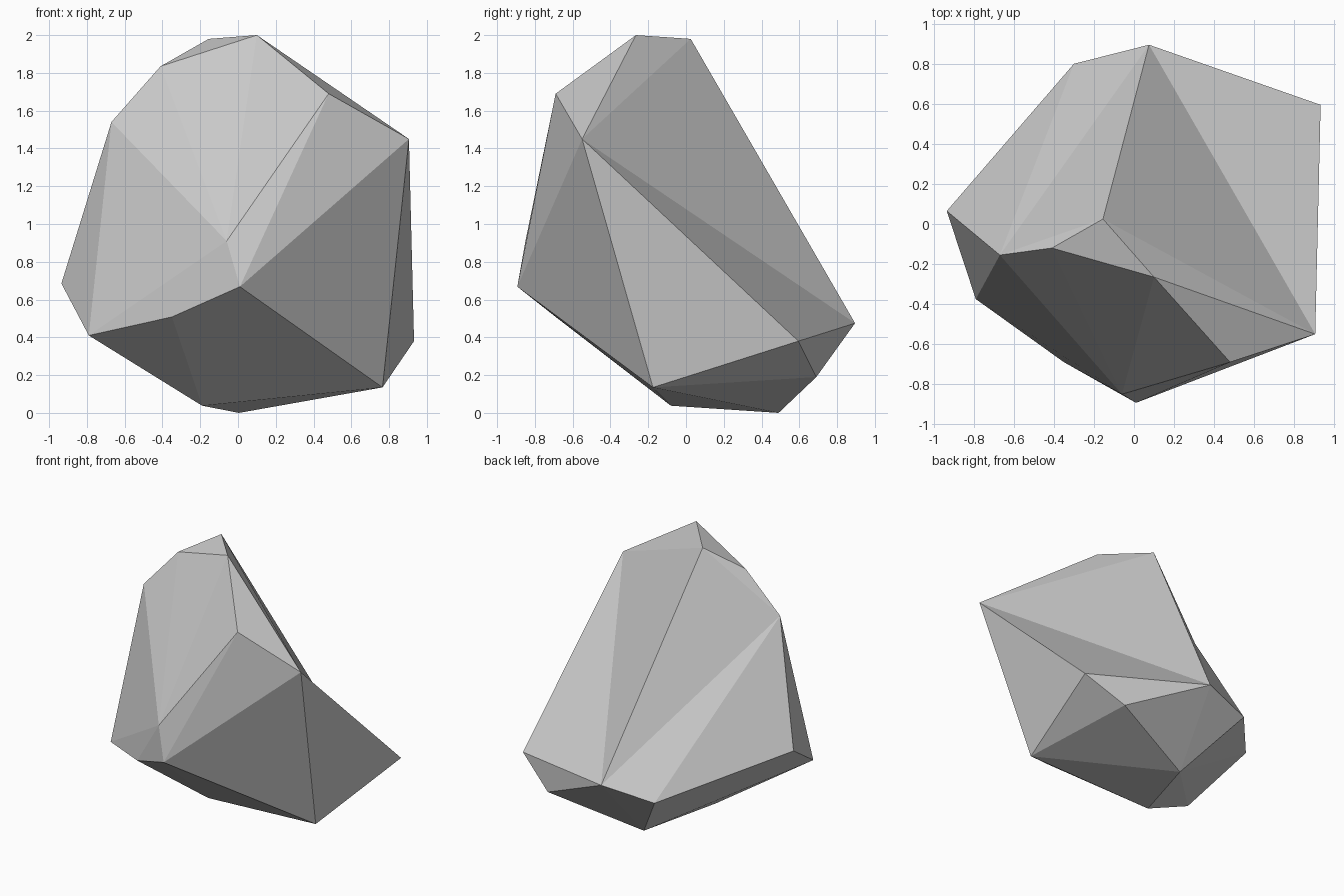
import bpy
import bmesh

cube = bpy.data.objects.get("Cube")
if cube:
    bpy.data.objects.remove(cube, do_unlink=True)

# Stone colour
stone = bpy.data.materials.new("stone_grey")
stone.use_nodes = True
grey = (0.6, 0.6, 0.6, 1.0)
stone.diffuse_color = grey
shader = next(n for n in stone.node_tree.nodes if n.type == 'BSDF_PRINCIPLED')
shader.inputs["Base Color"].default_value = grey
shader.inputs["Roughness"].default_value = 0.9

# Corners of the boulder, from crown to base
corners = {
    "peak": (0.10, -0.265, 2.0),
    "peak_back": (-0.155, 0.025, 1.98),
    "crown_right": (-0.41, -0.12, 1.835),
    "brow": (0.48, -0.69, 1.69),
    "shoulder_right": (-0.67, -0.155, 1.54),
    "shoulder_left": (0.905, -0.55, 1.45),
    "chest": (-0.06, -0.85, 0.91),
    "side_right": (-0.935, 0.065, 0.685),
    "front_tip": (0.01, -0.893, 0.668),
    "front_low": (-0.35, -0.69, 0.508),
    "back_tip": (0.075, 0.895, 0.475),
    "front_right": (-0.79, -0.375, 0.41),
    "back_right": (-0.30, 0.80, 0.405),
    "side_left": (0.932, 0.595, 0.38),
    "back_low": (0.66, 0.69, 0.19),
    "left_low": (0.765, -0.175, 0.135),
    "base_front": (-0.19, -0.08, 0.038),
    "base_back": (0.005, 0.49, 0.0),
}

# Outer shell wrapped around the corners
bm = bmesh.new()
points = {name: bm.verts.new(co) for name, co in corners.items()}
bmesh.ops.convex_hull(bm, input=bm.verts[:])


def chip(*names):
    """Replace the facets inside a loop of corners by a fan from the first one."""
    loop = [points[name] for name in names]
    old = [f for f in bm.faces if all(v in loop for v in f.verts)]
    bmesh.ops.delete(bm, geom=old, context='FACES')
    for a, b in zip(loop[1:], loop[2:]):
        bm.faces.new((loop[0], a, b))


# Shallow hollows chipped into the back left, back right and front
chip("shoulder_left", "peak", "peak_back", "back_tip", "side_left")
chip("shoulder_right", "side_right", "back_right", "back_tip", "peak_back", "crown_right")
chip("chest", "shoulder_right", "crown_right", "peak", "brow")

# Flat-shaded boulder
bmesh.ops.recalc_face_normals(bm, faces=bm.faces[:])
for face in bm.faces:
    face.smooth = False

mesh = bpy.data.meshes.new("boulder")
bm.to_mesh(mesh)
bm.free()
mesh.materials.append(stone)
boulder = bpy.data.objects.new("boulder", mesh)
bpy.context.collection.objects.link(boulder)
